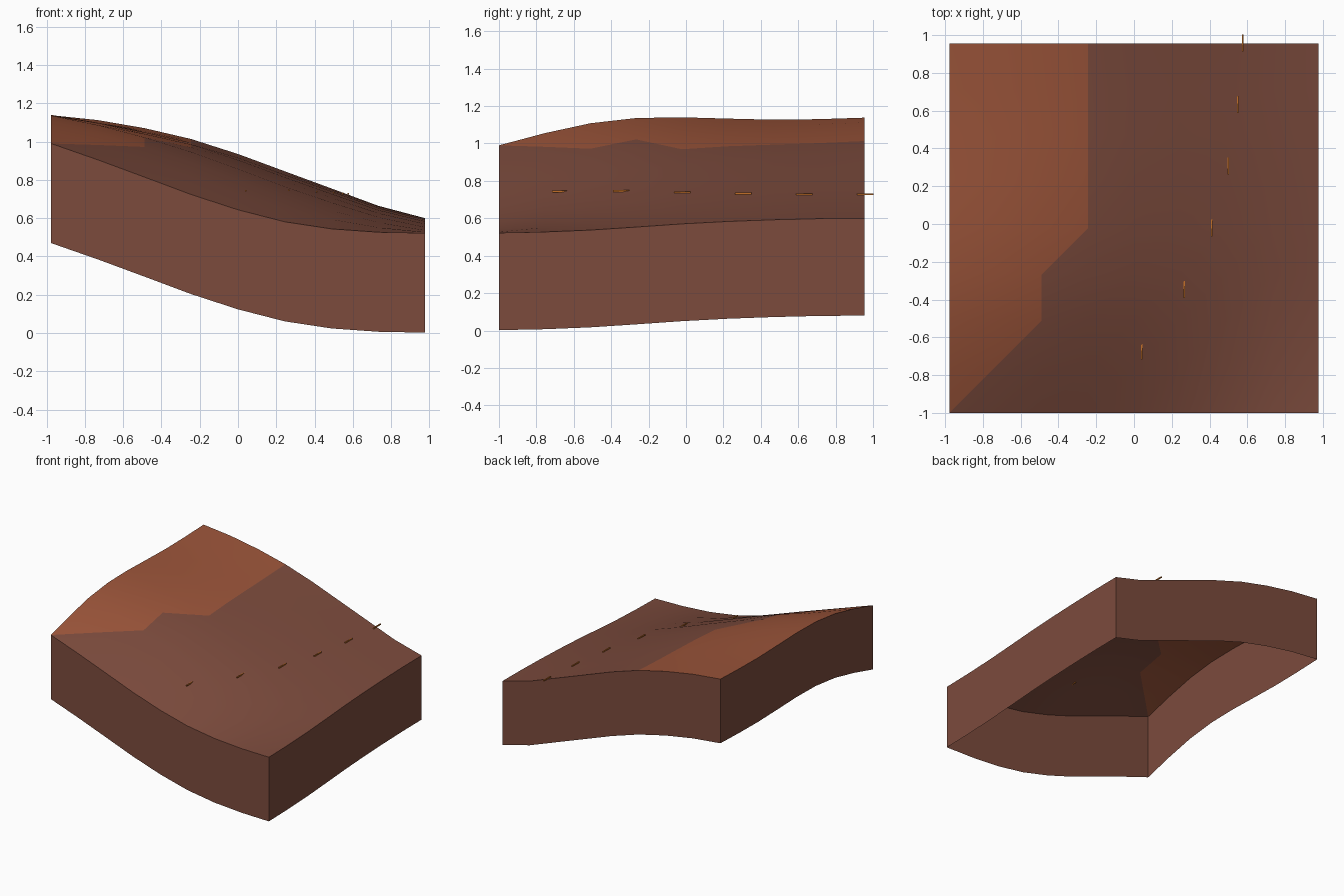
import bpy
import bmesh

# Remove the default cube only
cube = bpy.data.objects.get("Cube")
if cube:
    bpy.data.objects.remove(cube, do_unlink=True)


def make_material(name, colour):
    material = bpy.data.materials.new(name)
    material.use_nodes = True
    material.diffuse_color = (*colour, 1)
    shader = material.node_tree.nodes["Principled BSDF"]
    shader.inputs["Base Color"].default_value = (*colour, 1)
    return material


brown = make_material("dark brown earth", (0.2, 0.07, 0.046))
rust = make_material("rust earth", (0.33, 0.09, 0.042))
orange = make_material("orange marker", (0.55, 0.16, 0.02))

# Tile layout
CELLS = 8
HALF_X = 0.977
FRONT, BACK = -1.0, 0.955
DEPTH = 0.52

# Edge heights from front to back, and slope profiles from left to right
left_height = [.99, 1.055, 1.108, 1.136, 1.14, 1.133, 1.127, 1.13, 1.138]
right_height = [.522, .527, .537, .553, .57, .583, .592, .598, .6]
front_slope = [1, .818, .625, .43, .26, .126, .047, .01, 0]
back_slope = [1, .952, .874, .768, .623, .455, .288, .12, 0]
back_weight = [0, .33, .55, .72, .8, .89, .95, .975, 1]

# Column where the rust patch ends, for each row
patch_edge = [0, 1, 2, 2, 3, 3, 3, 3, 3]


def sample(values, position):
    """Linear lookup in a list by fractional index."""
    index = min(max(int(position), 0), CELLS - 1)
    return values[index] + (values[index + 1] - values[index]) * (position - index)


def to_column(x):
    return (x + HALF_X) / (2 * HALF_X) * CELLS


def to_row(y):
    return (y - FRONT) / (BACK - FRONT) * CELLS


def ground_height(x, y):
    column, row = to_column(x), to_row(y)
    weight = sample(back_weight, row)
    slope = (1 - weight) * sample(front_slope, column) + weight * sample(back_slope, column)
    low, high = sample(right_height, row), sample(left_height, row)
    return low + (high - low) * slope


def grid_point(column, row):
    x = -HALF_X + 2 * HALF_X * column / CELLS
    y = FRONT + (BACK - FRONT) * row / CELLS
    return x, y, ground_height(x, y)


def finish(name, bm, materials):
    mesh = bpy.data.meshes.new(name)
    bm.to_mesh(mesh)
    bm.free()
    for material in materials:
        mesh.materials.append(material)
    obj = bpy.data.objects.new(name, mesh)
    bpy.context.collection.objects.link(obj)
    return obj


# Sloping ground, split into triangles along one diagonal
bm = bmesh.new()
span = range(CELLS + 1)
points = [[bm.verts.new(grid_point(i, j)) for j in span] for i in span]
for i in range(CELLS):
    for j in range(CELLS):
        a, b = points[i][j], points[i + 1][j]
        c, d = points[i + 1][j + 1], points[i][j + 1]
        for corners in ((a, b, c), (a, c, d)):
            face = bm.faces.new(corners)
            face.smooth = True
            centre = face.calc_center_median()
            in_patch = to_column(centre.x) < sample(patch_edge, to_row(centre.y))
            face.material_index = 1 if in_patch else 0
finish("sloping_ground", bm, [brown, rust])

# Open skirt hanging from the ground's four edges
sides = {
    "front_wall": [(i, 0) for i in span],
    "left_wall": [(CELLS, j) for j in span],
    "back_wall": [(CELLS - i, CELLS) for i in span],
    "right_wall": [(0, CELLS - j) for j in span],
}
for name, path in sides.items():
    bm = bmesh.new()
    columns = []
    for cell in path:
        x, y, z = grid_point(*cell)
        columns.append((bm.verts.new((x, y, z - DEPTH)), bm.verts.new((x, y, z))))
    for near, far in zip(columns, columns[1:]):
        bm.faces.new((near[0], far[0], far[1], near[1]))
    finish(name, bm, [brown])

# Row of small marker bars following a level line across the slope
marker_x = [.04, .265, .412, .5, .548, .575]
for number, x in enumerate(marker_x):
    y = -.672 + .326 * number
    z = ground_height(x, min(y, BACK)) + .005
    bm = bmesh.new()
    bmesh.ops.create_cube(bm, size=1)
    bmesh.ops.scale(bm, vec=(.008, .09, .009), verts=bm.verts)
    bar = finish(f"marker_bar_{number + 1}", bm, [orange])
    bar.location = (x, y, z)
